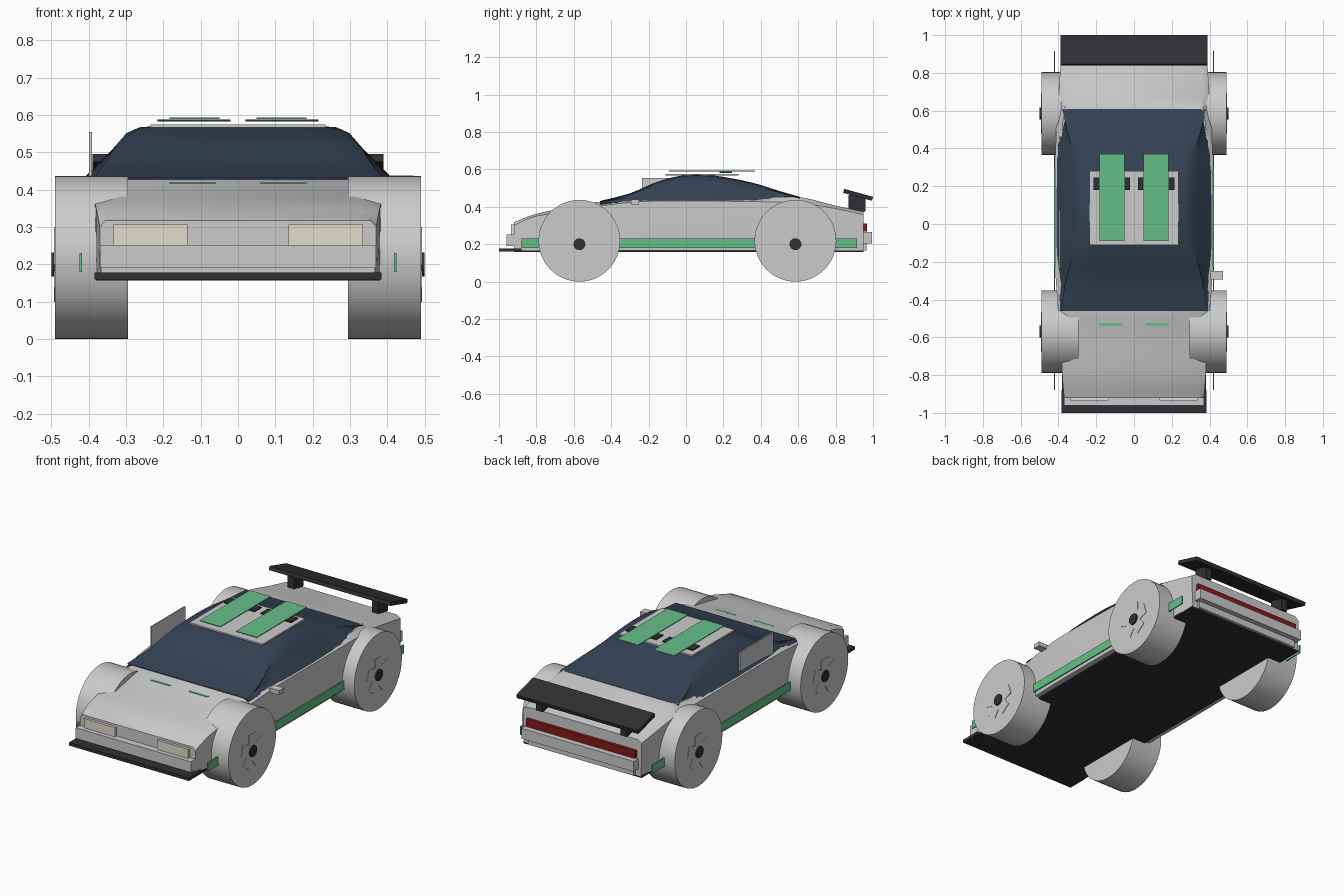
import bpy, bmesh, math
from mathutils import Vector, Matrix

if "Cube" in bpy.data.objects:
    bpy.data.objects.remove(bpy.data.objects["Cube"])


def mat(name, rgb):
    m = bpy.data.materials.new(name)
    m.diffuse_color = (*rgb, 1)
    m.use_nodes = True
    m.node_tree.nodes["Principled BSDF"].inputs["Base Color"].default_value = m.diffuse_color
    return m


NAVY = mat("navy_glass", (0.035, 0.055, 0.09))
GREEN = mat("green", (0.13, 0.52, 0.25))
BLACK = mat("black", (0.03, 0.03, 0.035))
RED = mat("red", (0.25, 0.01, 0.01))
CREAM = mat("cream", (0.75, 0.72, 0.6))


def finish(name, bm, material=None, smooth=None):
    bmesh.ops.recalc_face_normals(bm, faces=bm.faces)
    me = bpy.data.meshes.new(name)
    bm.to_mesh(me)
    bm.free()
    ob = bpy.data.objects.new(name, me)
    bpy.context.collection.objects.link(ob)
    if material:
        me.materials.append(material)
    if smooth:
        bpy.ops.object.select_all(action='DESELECT')
        ob.select_set(True)
        bpy.context.view_layer.objects.active = ob
        bpy.ops.object.shade_smooth_by_angle(angle=math.radians(smooth))
    return ob


def box(name, x, y, z, material=None, tilt=0.0):
    """Box from (min, max) ranges, optionally tilted about its own x axis."""
    size = [r[1] - r[0] for r in (x, y, z)]
    centre = Vector([(r[0] + r[1]) / 2 for r in (x, y, z)])
    bm = bmesh.new()
    m = Matrix.Translation(centre) @ Matrix.Rotation(tilt, 4, 'X') @ Matrix.Diagonal((*size, 1))
    bmesh.ops.create_cube(bm, size=1, matrix=m)
    return finish(name, bm, material)


def cylinder_x(name, centre, radius, width, material=None, segments=48):
    bm = bmesh.new()
    m = Matrix.Translation(centre) @ Matrix.Rotation(math.pi / 2, 4, 'Y')
    bmesh.ops.create_cone(bm, cap_ends=True, segments=segments, radius1=radius,
                          radius2=radius, depth=width, matrix=m)
    return finish(name, bm, material, 40)


def resample(rows, steps):
    """Smooth Catmull-Rom interpolation between section rows."""
    out = []
    for i in range(len(rows) - 1):
        quad = [rows[max(i - 1, 0)], rows[i], rows[i + 1], rows[min(i + 2, len(rows) - 1)]]
        for s in range(steps):
            t = s / steps
            out.append([0.5 * (2 * b + (c - a) * t + (2 * a - 5 * b + 4 * c - d) * t * t
                               + (3 * b - a - 3 * c + d) * t ** 3) for a, b, c, d in zip(*quad)])
    return out + [list(rows[-1])]


def loft(name, stations, section, material=None):
    """Skin mirrored half sections (bottom to top) along y."""
    bm = bmesh.new()
    rings = []
    for row in resample(stations, 4):
        half = section(*row[1:])
        ring = half + [(-x, z) for x, z in reversed(half)]
        rings.append([bm.verts.new((x, row[0], z)) for x, z in ring])
    n = len(rings[0])
    for a, b in zip(rings, rings[1:]):
        for i in range(n):
            bm.faces.new((a[i], a[(i + 1) % n], b[(i + 1) % n], b[i]))
    bm.faces.new(rings[0])
    bm.faces.new(rings[-1])
    return finish(name, bm, material, 35)


# Lower body: y, bottom half width, shoulder half width, shoulder z, top half width, top z
body = [(-.92, .365, .370, .300, .355, .318), (-.80, .380, .380, .350, .330, .362),
        (-.60, .390, .388, .378, .300, .405), (-.45, .400, .402, .405, .360, .428),
        (-.20, .410, .418, .430, .380, .440), (.20, .410, .418, .430, .380, .440),
        (.50, .405, .412, .425, .380, .450), (.62, .395, .402, .420, .365, .450),
        (.80, .385, .392, .390, .360, .406), (.95, .375, .380, .358, .355, .374)]
loft("body", body, lambda wb, ws, zs, wt, zt:
     [(wb, .165), (ws, (zs + .165) / 2), (ws, zs), (wt, zt)])

# Glass canopy: y, base half width, base z, top half width, top z
canopy = [(-.46, .390, .418, .365, .431), (-.30, .400, .425, .335, .472),
          (-.15, .410, .432, .300, .535), (.00, .410, .434, .275, .570),
          (.15, .410, .432, .275, .567), (.35, .408, .430, .290, .530),
          (.50, .402, .430, .330, .484), (.61, .385, .425, .355, .453)]
loft("canopy", canopy, lambda w, zb, wt, zt:
     [(w - .01, .40), (w, zb), (wt * .55 + w * .45, zb + (zt - zb) * .55),
      (wt + .025, zb + (zt - zb) * .85), (wt - .01, zb + (zt - zb) * .96), (wt * .6, zt)], NAVY)

# Underside and aero parts
box("underbody", (-.38, .38), (-.92, .95), (.157, .167), BLACK)
box("front_splitter", (-.385, .385), (-1.0, -.88), (.16, .178), BLACK)
box("front_bumper", (-.37, .37), (-.96, -.905), (.19, .252))
box("rear_bumper", (-.36, .36), (.94, .995), (.205, .265))
box("rear_valance", (-.34, .34), (.94, .965), (.165, .205))
box("tail_light_bar", (-.35, .35), (.94, .968), (.268, .312), RED)
box("rear_wing", (-.39, .39), (.84, 1.0), (.453, .475), BLACK, tilt=-.27)

# Roof number panel and left window plate, right mirror
box("roof_panel", (-.235, .235), (-.11, .28), (.566, .575))
box("window_plate", (-.399, -.391), (-.235, .075), (.42, .555))
box("mirror", (.405, .47), (-.295, -.25), (.412, .438))

# Paired trim
for side, label in ((1, "right"), (-1, "left")):
    def span(a, b):
        return tuple(sorted((side * a, side * b)))
    box("headlight_" + label, span(.135, .335), (-.935, -.90), (.25, .306), CREAM)
    box("side_stripe_" + label, span(.418, .424), (-.88, .915), (.18, .23), GREEN)
    box("roof_stripe_" + label, span(.05, .183), (-.09, .37), (.589, .593), GREEN)
    box("hood_stripe_" + label, span(.06, .183), (-.54, -.525), (.408, .419), GREEN)
    box("roof_vent_" + label, span(.02, .215), (.18, .245), (.582, .588), BLACK)
    box("wing_support_" + label, span(.25, .29), (.87, .96), (.375, .462), BLACK)

    # Wheels with five-spoke covers and hubs
    for y, end in ((-.57, "front"), (.585, "rear")):
        tag = end + "_" + label
        cylinder_x("wheel_" + tag, (side * .3925, y, .2185), .2185, .195)
        bm = bmesh.new()
        for k in range(5):
            m = (Matrix.Translation((side * .489, y, .2)) @ Matrix.Rotation(k * math.tau / 5, 4, 'X')
                 @ Matrix.Translation((0, 0, .05)) @ Matrix.Diagonal((.008, .066, .1, 1)))
            bmesh.ops.create_cube(bm, size=1, matrix=m)
        finish("spokes_" + tag, bm)
        cylinder_x("hub_" + tag, (side * .49, y, .2), .032, .02, BLACK, 24)
